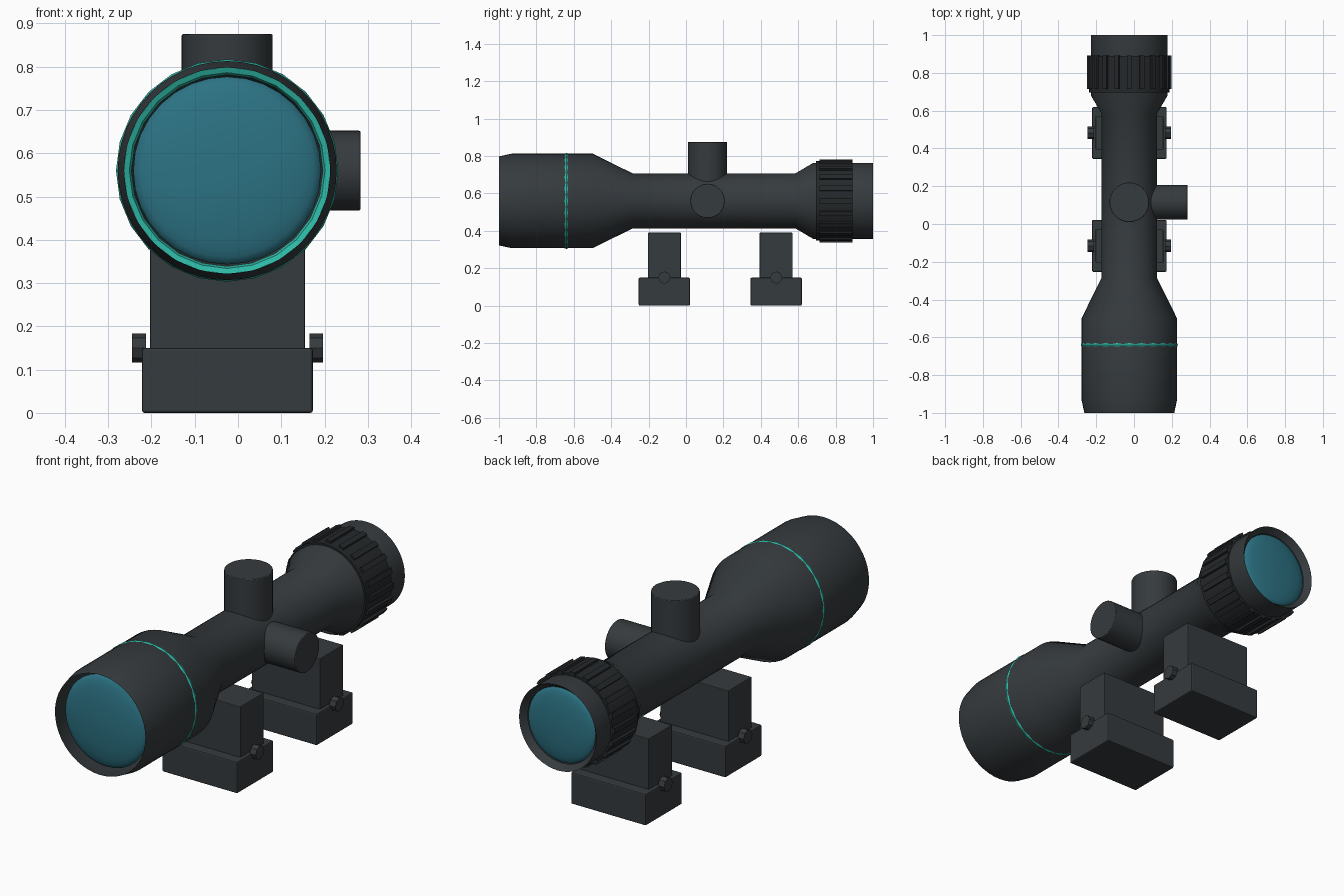
import bpy, bmesh, math
from mathutils import Matrix, Vector

if "Cube" in bpy.data.objects:
    bpy.data.objects.remove(bpy.data.objects["Cube"])

CX, CZ = -0.025, 0.56          # optical axis


def material(name, rgb):
    m = bpy.data.materials.new(name)
    m.diffuse_color = (*rgb, 1)
    m.use_nodes = True
    m.node_tree.nodes["Principled BSDF"].inputs["Base Color"].default_value = m.diffuse_color
    return m


DARK = material("dark_metal", (0.036, 0.043, 0.047))
BLACK = material("black_rubber", (0.018, 0.021, 0.023))
TEAL = material("teal_accent", (0.027, 0.48, 0.38))
GLASS = material("blue_glass", (0.025, 0.17, 0.23))


def add(name, bm, mat, smooth=True, bevel=0):
    bmesh.ops.recalc_face_normals(bm, faces=bm.faces)
    me = bpy.data.meshes.new(name)
    bm.to_mesh(me)
    bm.free()
    me.materials.append(mat)
    ob = bpy.data.objects.new(name, me)
    bpy.context.collection.objects.link(ob)
    if bevel:
        mod = ob.modifiers.new("bevel", 'BEVEL')
        mod.width, mod.segments = bevel, 2
    if smooth:
        bpy.ops.object.select_all(action='DESELECT')
        ob.select_set(True)
        bpy.context.view_layer.objects.active = ob
        bpy.ops.object.shade_smooth_by_angle(angle=math.radians(35))
    return ob


def lathe(name, profile, mat, n=48, closed=False):
    """Revolve (y, radius) points around the optical axis."""
    bm = bmesh.new()
    rings = [[bm.verts.new((CX + r * math.cos(2 * math.pi * i / n), y,
                            CZ + r * math.sin(2 * math.pi * i / n))) for i in range(n)]
             for y, r in profile]
    pairs = list(zip(rings, rings[1:])) + ([(rings[-1], rings[0])] if closed else [])
    for a, b in pairs:
        for i in range(n):
            j = (i + 1) % n
            bm.faces.new((a[i], a[j], b[j], b[i]))
    return add(name, bm, mat)


def box(name, lo, hi, mat, bevel=0.006):
    lo, hi = Vector(lo), Vector(hi)
    bm = bmesh.new()
    bmesh.ops.create_cube(bm, size=1, matrix=Matrix.Translation((lo + hi) / 2)
                          @ Matrix.Diagonal((*(hi - lo), 1)))
    return add(name, bm, mat, False, bevel)


def rod(name, start, end, r, mat, n=32, bevel=0):
    a, b = Vector(start), Vector(end)
    rot = (b - a).to_track_quat('Z', 'Y').to_matrix().to_4x4()
    bm = bmesh.new()
    bmesh.ops.create_cone(bm, cap_ends=True, segments=n, radius1=r, radius2=r,
                          depth=(b - a).length,
                          matrix=Matrix.Translation((a + b) / 2) @ rot)
    return add(name, bm, mat, True, bevel)


def lens(name, y, r, bulge):
    bm = bmesh.new()
    bmesh.ops.create_uvsphere(
        bm, u_segments=32, v_segments=16, radius=1,
        matrix=Matrix.Translation((CX, y, CZ)) @ Matrix.Diagonal((r, bulge, r, 1))
        @ Matrix.Rotation(math.pi / 2, 4, 'X'))
    return add(name, bm, GLASS)


# Main tube with objective bell and eyepiece
lathe("scope_tube", [(-1, 0.238), (-0.93, 0.253), (-0.5, 0.253), (-0.285, 0.147),
                     (0.585, 0.147), (0.68, 0.203), (1, 0.203), (0.97, 0.178)], DARK)
lens("objective_lens", -0.95, 0.217, 0.04)
lens("eyepiece_lens", 0.965, 0.178, 0.03)

# Teal accent ring
lathe("accent_ring", [(-0.64 + 0.018 * math.cos(t * math.pi / 4),
                       0.239 + 0.018 * math.sin(t * math.pi / 4)) for t in range(8)],
      TEAL, 24, True)

# Ribbed focus ring
lathe("focus_ring", [(0.695, 0.2), (0.695, 0.212), (0.89, 0.212), (0.89, 0.2)], BLACK, 48)
bm = bmesh.new()
for i in range(20):
    bmesh.ops.create_cube(bm, size=1, matrix=Matrix.Translation((CX, 0, CZ))
                          @ Matrix.Rotation(2 * math.pi * i / 20, 4, 'Y')
                          @ Matrix.Translation((0, 0.803, 0.211))
                          @ Matrix.Diagonal((0.026, 0.176, 0.023, 1)))
add("focus_ring_ribs", bm, BLACK, False)

# Adjustment turrets
rod("top_turret", (CX, 0.115, CZ), (CX, 0.115, 0.875), 0.105, DARK, 32, 0.003)
rod("side_turret", (CX, 0.115, CZ), (0.283, 0.115, CZ), 0.092, DARK, 32, 0.003)

# Two mounts, each with a foot, a riser and clamp bolts
for tag, y in (("front", -0.116), ("rear", 0.482)):
    box(tag + "_mount_foot", (-0.222, y - 0.137, 0), (0.173, y + 0.137, 0.15), DARK)
    box(tag + "_mount_riser", (-0.203, y - 0.088, 0.14), (0.155, y + 0.088, 0.39), DARK, 0.003)
    for side, x0, x1 in (("left", -0.213, -0.245), ("right", 0.165, 0.197)):
        rod(f"{tag}_{side}_bolt", (x0, y, 0.15), (x1, y, 0.15), 0.033, DARK, 8)
